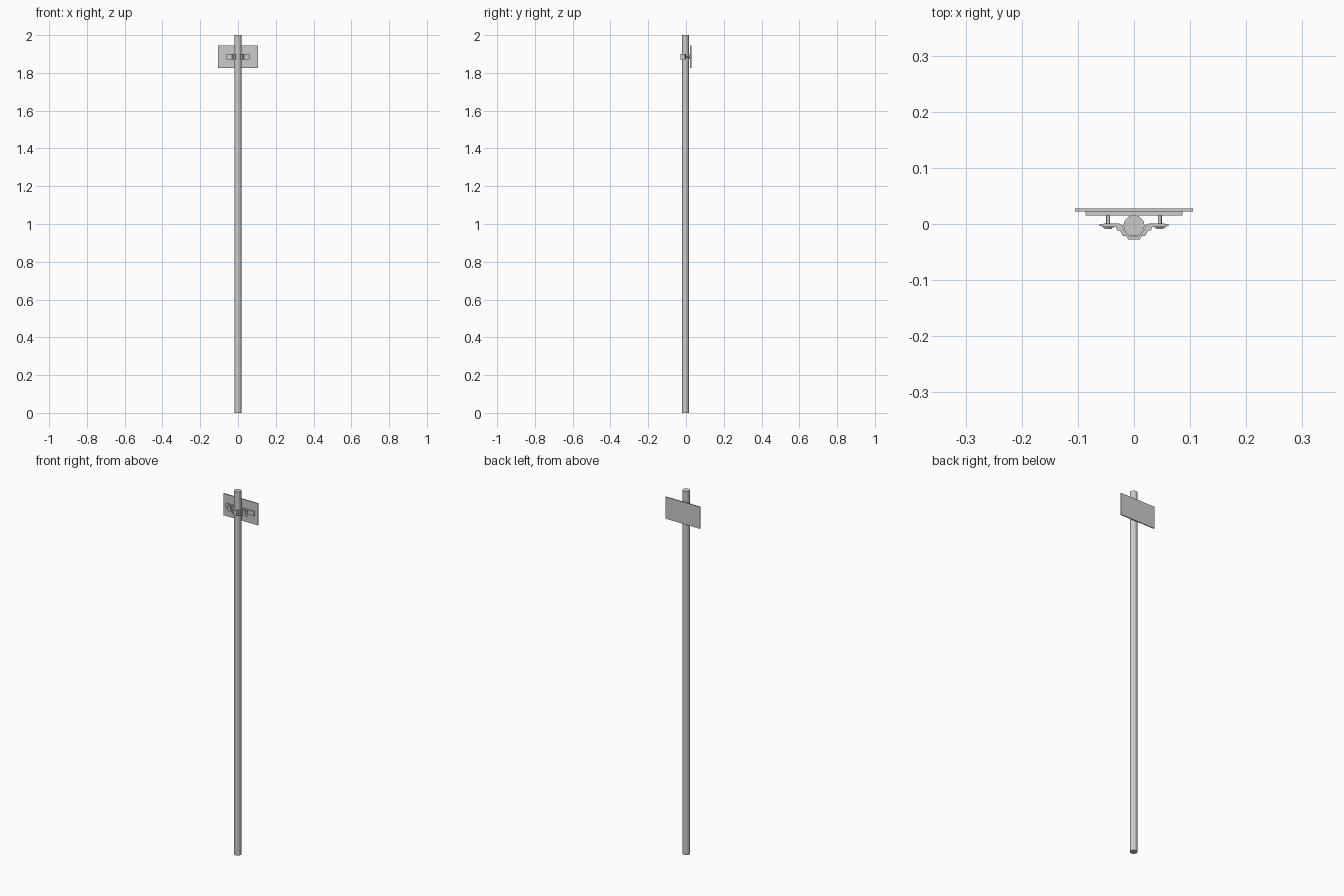
import bpy, bmesh, math
from mathutils import Vector

if "Cube" in bpy.data.objects:
    bpy.data.objects.remove(bpy.data.objects["Cube"])

ZC = 1.886          # height of sign centre
POLE_Y, POLE_R = -0.003, 0.0185


def finish(bm, name):
    bmesh.ops.recalc_face_normals(bm, faces=bm.faces)
    me = bpy.data.meshes.new(name)
    bm.to_mesh(me)
    bm.free()
    ob = bpy.data.objects.new(name, me)
    bpy.context.collection.objects.link(ob)
    return ob


def box(name, x0, x1, y0, y1, z0, z1):
    bm = bmesh.new()
    bmesh.ops.create_cube(bm, size=1)
    for v in bm.verts:
        v.co = Vector(((x0 + x1) / 2 + v.co.x * (x1 - x0),
                       (y0 + y1) / 2 + v.co.y * (y1 - y0),
                       (z0 + z1) / 2 + v.co.z * (z1 - z0)))
    return finish(bm, name)


def prism(name, pts, z0, z1):
    bm = bmesh.new()
    f = bm.faces.new([bm.verts.new((x, y, z0)) for x, y in pts])
    r = bmesh.ops.extrude_face_region(bm, geom=[f])
    verts = [g for g in r["geom"] if isinstance(g, bmesh.types.BMVert)]
    bmesh.ops.translate(bm, verts=verts, vec=(0, 0, z1 - z0))
    return finish(bm, name)


def cylinder(name, radius, length, loc, sides=24, along_y=False):
    bpy.ops.mesh.primitive_cylinder_add(
        vertices=sides, radius=radius, depth=length, location=loc,
        rotation=(math.pi / 2 if along_y else 0, 0, 0))
    ob = bpy.context.object
    ob.name = name
    if sides > 8:
        bpy.ops.object.shade_smooth_by_angle(angle=math.radians(35))
    return ob


# Pole
cylinder("pole", POLE_R, 2.0, (0, POLE_Y, 1.0), 48)

# Sign plate and the rail behind it
box("sign_plate", -0.105, 0.105, 0.0225, 0.028, ZC - 0.06, ZC + 0.06)
box("mounting_rail", -0.086, 0.086, 0.0155, 0.0225, ZC - 0.0125, ZC + 0.0125)

# Clamp bracket: stepped outside, round inside hugging the pole
outer = [(0.010, -0.028), (0.014, -0.021), (0.020, -0.021), (0.025, -0.012),
         (0.030, -0.012), (0.032, -0.0055), (0.052, -0.0055), (0.062, -0.003)]
inner = [(0.062, -0.001), (0.054, 0.0005), (0.026, 0.0005)]
arc = [(0.0195 * math.cos(a), POLE_Y + 0.0195 * math.sin(a))
       for a in (-math.pi * i / 16 for i in range(0, 17))]
left = [(-x, y) for x, y in reversed(outer + inner)]
prism("clamp", outer + inner + arc + left, ZC - 0.0145, ZC + 0.0145)

# Bolts through both clamp ears
for side, s in (("left", -1), ("right", 1)):
    x = s * 0.046
    cylinder(side + "_bolt", 0.0035, 0.024, (x, 0.006, ZC), 20, True)
    cylinder(side + "_bolt_head", 0.0075, 0.004, (x, -0.007, ZC), 6, True)
    cylinder(side + "_washer", 0.0105, 0.002, (x, -0.005, ZC), 24, True)
